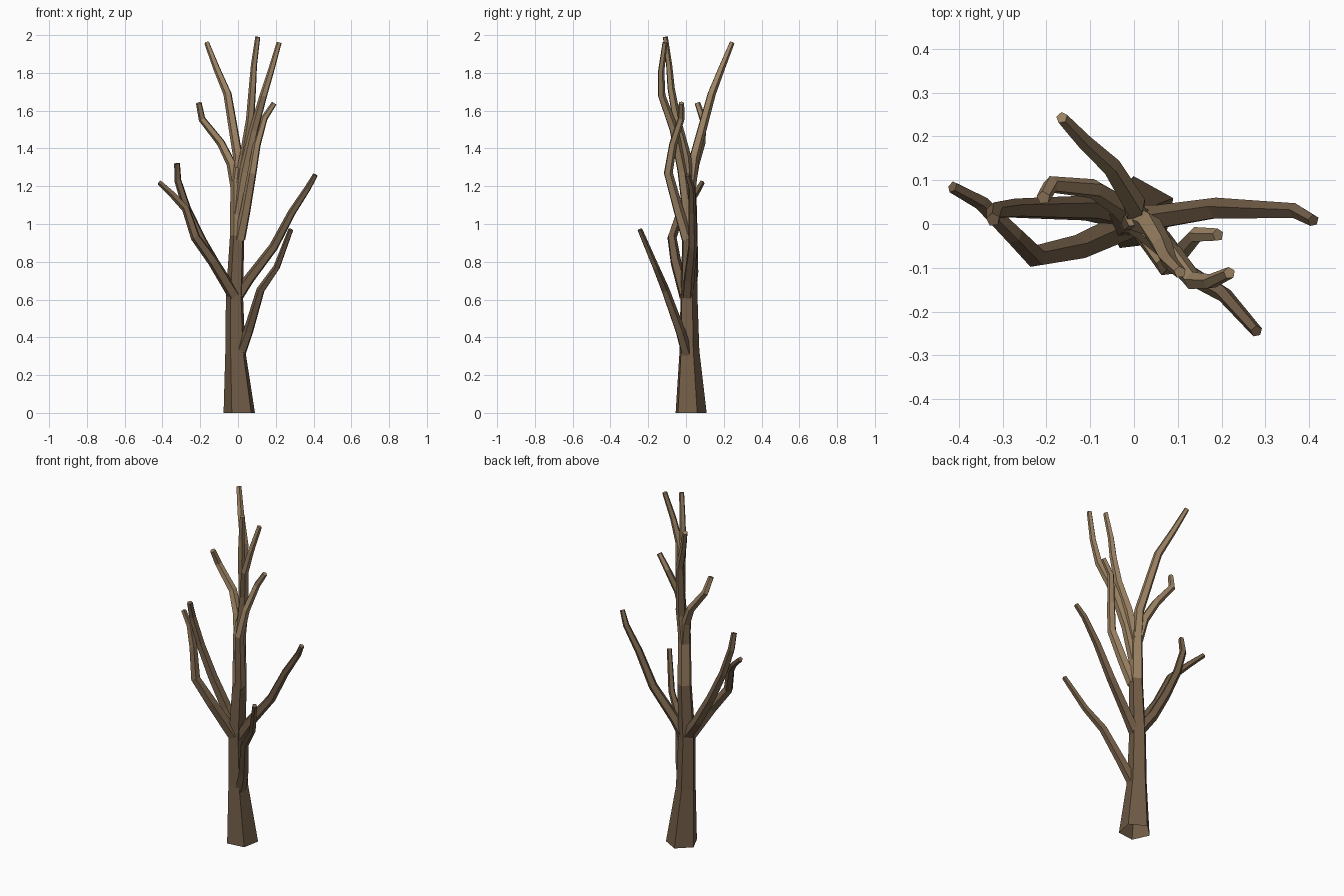
import bpy, bmesh, math
from mathutils import Vector


def material(name, rgb):
    m = bpy.data.materials.new(name)
    m.diffuse_color = (*rgb, 1)
    return m


brown = material("dark bark", (0.165, 0.108, 0.062))
light = material("light bark", (0.33, 0.225, 0.125))
SIDES, TWIST = 5, math.radians(25)


def limb(name, mat, pts, radii, cap=True):
    """Five-sided tapering tube through the points."""
    pts = [Vector(p) for p in pts]
    n = len(pts)
    if len(radii) == 2:
        a, b = radii
        radii = [a + (b - a) * i / (n - 1) for i in range(n)]
    bm = bmesh.new()
    rings = []
    for i, p in enumerate(pts):
        d = (pts[min(i + 1, n - 1)] - pts[max(i - 1, 0)]).normalized()
        if name.startswith("trunk"):
            d = Vector((0, 0, 1))
        q = Vector((0, 0, 1)).rotation_difference(d)
        ring = []
        for k in range(SIDES):
            t = TWIST + k * math.tau / SIDES
            ring.append(bm.verts.new(p + q @ Vector((math.cos(t), math.sin(t), 0)) * radii[i]))
        rings.append(ring)
    for lo, hi in zip(rings, rings[1:]):
        for k in range(SIDES):
            j = (k + 1) % SIDES
            bm.faces.new((lo[k], lo[j], hi[j], hi[k]))
    if cap:
        bm.faces.new(rings[-1])
    me = bpy.data.meshes.new(name)
    bm.to_mesh(me)
    bm.free()
    me.materials.append(mat)
    ob = bpy.data.objects.new(name, me)
    bpy.context.collection.objects.link(ob)


# Trunk: flared foot, then a slim stem with a lighter upper part
limb("trunk_lower", brown,
     [(0.01, 0.022, 0), (-0.012, 0.015, 0.33), (-0.017, 0.013, 0.62), (-0.003, 0.016, 0.94)],
     [0.088, 0.056, 0.048, 0.040], cap=False)
limb("trunk_upper", light,
     [(-0.003, 0.016, 0.94), (-0.005, 0.017, 1.22), (0.0, 0.016, 1.30)],
     [0.040, 0.036, 0.024])

# Lower dark branches
limb("branch_low_right", brown,
     [(0.01, 0.005, 0.31), (0.055, -0.03, 0.43), (0.12, -0.11, 0.65), (0.205, -0.16, 0.77), (0.28, -0.245, 0.97)],
     (0.032, 0.014))
limb("branch_mid_right", brown,
     [(0.0, 0.01, 0.62), (0.06, 0.015, 0.71), (0.19, 0.035, 0.88), (0.285, 0.032, 1.06), (0.37, 0.03, 1.19), (0.41, 0.008, 1.26)],
     (0.033, 0.014))
limb("branch_left_outer", brown,
     [(-0.02, -0.005, 0.62), (-0.13, -0.055, 0.80), (-0.225, -0.075, 0.93), (-0.275, -0.025, 1.08), (-0.35, 0.05, 1.16), (-0.415, 0.085, 1.22)],
     (0.034, 0.014))
limb("branch_left_inner", brown,
     [(-0.02, 0.02, 0.64), (-0.10, 0.035, 0.75), (-0.19, 0.035, 0.91), (-0.27, 0.035, 1.08), (-0.318, 0.03, 1.23), (-0.322, 0.01, 1.32)],
     (0.034, 0.016))

# Upper light branches
limb("branch_front_right", light,
     [(0.01, 0.005, 0.92), (0.04, -0.04, 1.07), (0.075, -0.095, 1.27), (0.10, -0.07, 1.42), (0.14, -0.025, 1.56), (0.192, -0.025, 1.64)],
     (0.032, 0.015))
limb("branch_top_back_left", light,
     [(-0.005, 0.02, 1.18), (0.0, 0.045, 1.36), (-0.055, 0.135, 1.69), (-0.115, 0.19, 1.83), (-0.165, 0.243, 1.96)],
     (0.032, 0.014))
limb("branch_back_left", light,
     [(-0.01, 0.02, 1.19), (-0.035, 0.045, 1.32), (-0.09, 0.08, 1.43), (-0.19, 0.09, 1.555), (-0.207, 0.06, 1.64)],
     (0.030, 0.016))
limb("branch_top_middle", light,
     [(0.0, 0.015, 1.18), (0.035, 0.0, 1.36), (0.065, -0.05, 1.55), (0.077, -0.08, 1.72), (0.085, -0.09, 1.84), (0.105, -0.11, 1.99)],
     (0.030, 0.014))
limb("branch_top_right", light,
     [(0.0, 0.01, 1.05), (0.035, -0.02, 1.28), (0.085, -0.065, 1.50), (0.135, -0.13, 1.68), (0.175, -0.132, 1.81), (0.218, -0.112, 1.96)],
     (0.032, 0.014))
